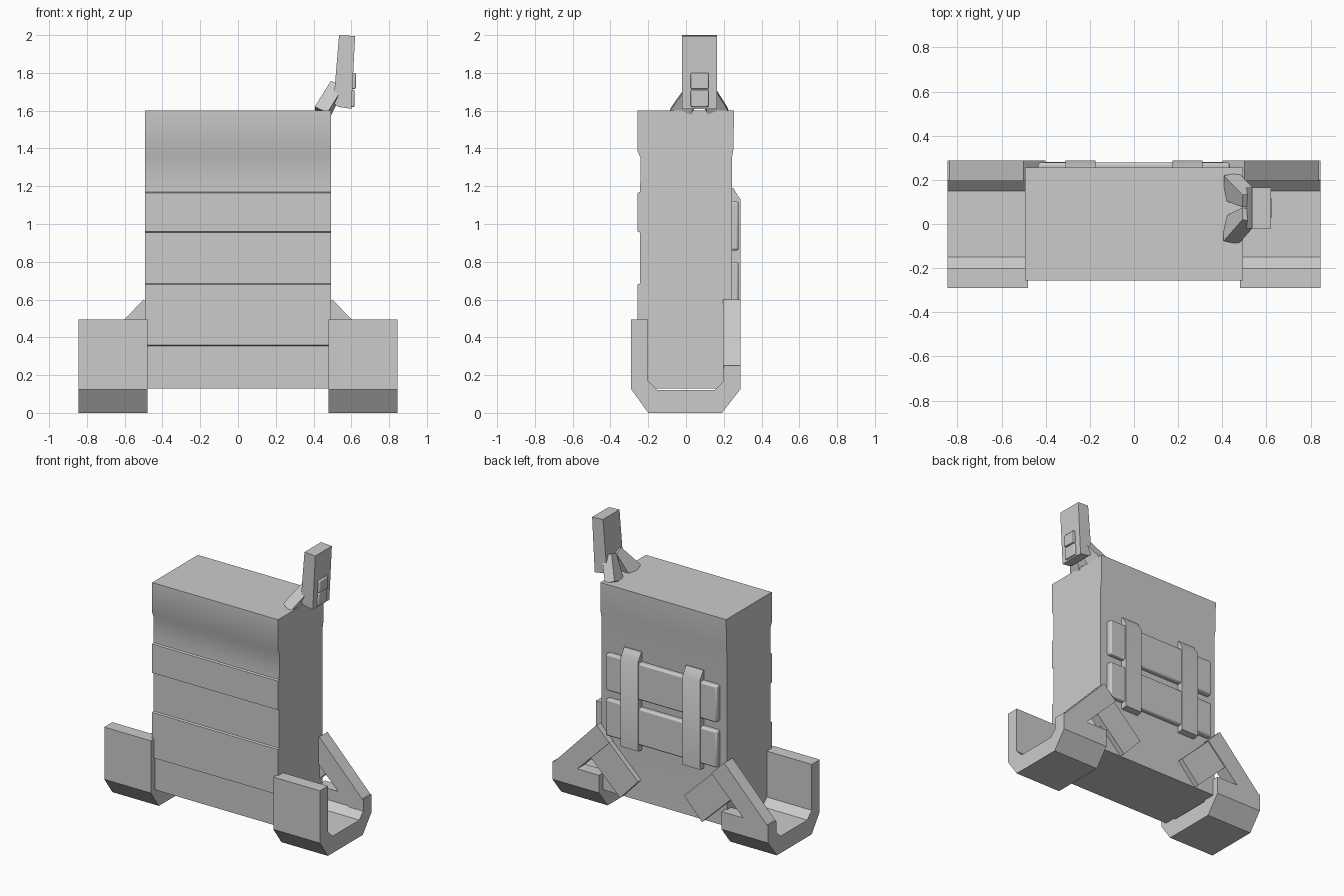
import bpy, bmesh
from mathutils import Vector, Matrix

if "Cube" in bpy.data.objects:
    bpy.data.objects.remove(bpy.data.objects["Cube"])


def make(name, bm):
    bmesh.ops.recalc_face_normals(bm, faces=bm.faces)
    me = bpy.data.meshes.new(name)
    bm.to_mesh(me)
    bm.free()
    ob = bpy.data.objects.new(name, me)
    bpy.context.collection.objects.link(ob)
    return ob


def finish(ob):
    bpy.ops.object.select_all(action='DESELECT')
    ob.select_set(True)
    bpy.context.view_layer.objects.active = ob
    bpy.ops.object.shade_smooth_by_angle(angle=0.6)


def prism(name, pts, axis, a, b, mirror=False):
    """Extrude a closed 2D profile along x (y,z points) or y (x,z points)."""
    def at(p, t):
        return (t, p[0], p[1]) if axis == 'x' else (p[0], t, p[1])
    bm = bmesh.new()
    f = bm.faces.new([bm.verts.new(at(p, a)) for p in pts])
    ext = bmesh.ops.extrude_face_region(bm, geom=[f])
    d = Vector((b - a, 0, 0)) if axis == 'x' else Vector((0, b - a, 0))
    bmesh.ops.translate(bm, vec=d, verts=[v for v in ext['geom'] if isinstance(v, bmesh.types.BMVert)])
    ob = make(name, bm)
    if mirror:
        ob.modifiers.new('mirror', 'MIRROR')
    finish(ob)
    return ob


def box(name, x, y, z, bevel=0.0, mirror=False):
    ob = prism(name, [(y[0], z[0]), (y[1], z[0]), (y[1], z[1]), (y[0], z[1])], 'x', x[0], x[1], mirror)
    if bevel:
        m = ob.modifiers.new('bevel', 'BEVEL')
        m.width, m.segments = bevel, 2
    return ob


def strut(name, p, q, w0, w1, depth):
    """Tapered bar from p to q."""
    p, q = Vector(p), Vector(q)
    d = (q - p).normalized()
    s = d.cross(Vector((1, 0, 0))).normalized()
    n = d.cross(s)
    bm = bmesh.new()
    ends = []
    for c, w in ((p, w0), (q, w1)):
        ends.append([bm.verts.new(c + s * i * w / 2 + n * j * depth / 2)
                     for i, j in ((-1, -1), (1, -1), (1, 1), (-1, 1))])
    lo, hi = ends
    bm.faces.new(lo)
    bm.faces.new(hi)
    for i in range(4):
        k = (i + 1) % 4
        bm.faces.new((lo[i], lo[k], hi[k], hi[i]))
    finish(make(name, bm))


# Pack body with the lid and raised front bands in one side profile
prism('pack_body', [
    (-0.243, 0.13), (-0.246, 0.355), (-0.256, 0.36), (-0.256, 0.68), (-0.243, 0.685),
    (-0.243, 0.955), (-0.256, 0.96), (-0.256, 1.165), (-0.243, 1.17), (-0.24, 1.35),
    (-0.256, 1.385), (-0.256, 1.60), (0.255, 1.60), (0.25, 1.385), (0.243, 1.35),
    (0.243, 0.13)], 'x', -0.493, 0.493)

# Back pads and vertical straps
box('upper_back_pad', (-0.435, 0.435), (0.22, 0.279), (0.86, 1.12), 0.012)
box('lower_back_pad', (-0.435, 0.435), (0.22, 0.279), (0.54, 0.80), 0.012)
prism('back_strap', [(0.22, 0.49), (0.288, 0.50), (0.288, 1.13), (0.25, 1.19), (0.22, 1.19)],
      'x', 0.175, 0.31, True)

# Side cradles: open U-shaped troughs
prism('side_cradle', [
    (-0.29, 0.495), (-0.29, 0.125), (-0.2, 0.0), (0.19, 0.0), (0.288, 0.125), (0.288, 0.25),
    (0.20, 0.25), (0.20, 0.17), (0.15, 0.12), (-0.15, 0.12), (-0.20, 0.17), (-0.20, 0.495)],
    'x', 0.48, 0.845, True)

# Folded rear arms
prism('outer_arm', [(0.50, 0.60), (0.845, 0.24), (0.845, 0.14), (0.77, 0.13), (0.40, 0.50)],
      'y', 0.195, 0.288, True)
prism('inner_arm', [(0.48, 0.57), (0.18, 0.28), (0.32, 0.13), (0.61, 0.41)],
      'y', 0.21, 0.28, True)

# Radio handset on the lid, held by two splayed struts
prism('handset', [(0.505, 1.64), (0.535, 2.0), (0.62, 1.995), (0.60, 1.61), (0.53, 1.62)],
      'y', -0.02, 0.165)
box('handset_button', (0.585, 0.617), (0.025, 0.12), (1.62, 1.71), 0.006)
box('handset_key', (0.59, 0.624), (0.025, 0.12), (1.715, 1.80), 0.006)
for side, name in ((1, 'handset_strut_back'), (-1, 'handset_strut_front')):
    strut(name, (0.44, 0.07 + side * 0.10, 1.58), (0.525, 0.075 + side * 0.035, 1.73), 0.12, 0.06, 0.075)
